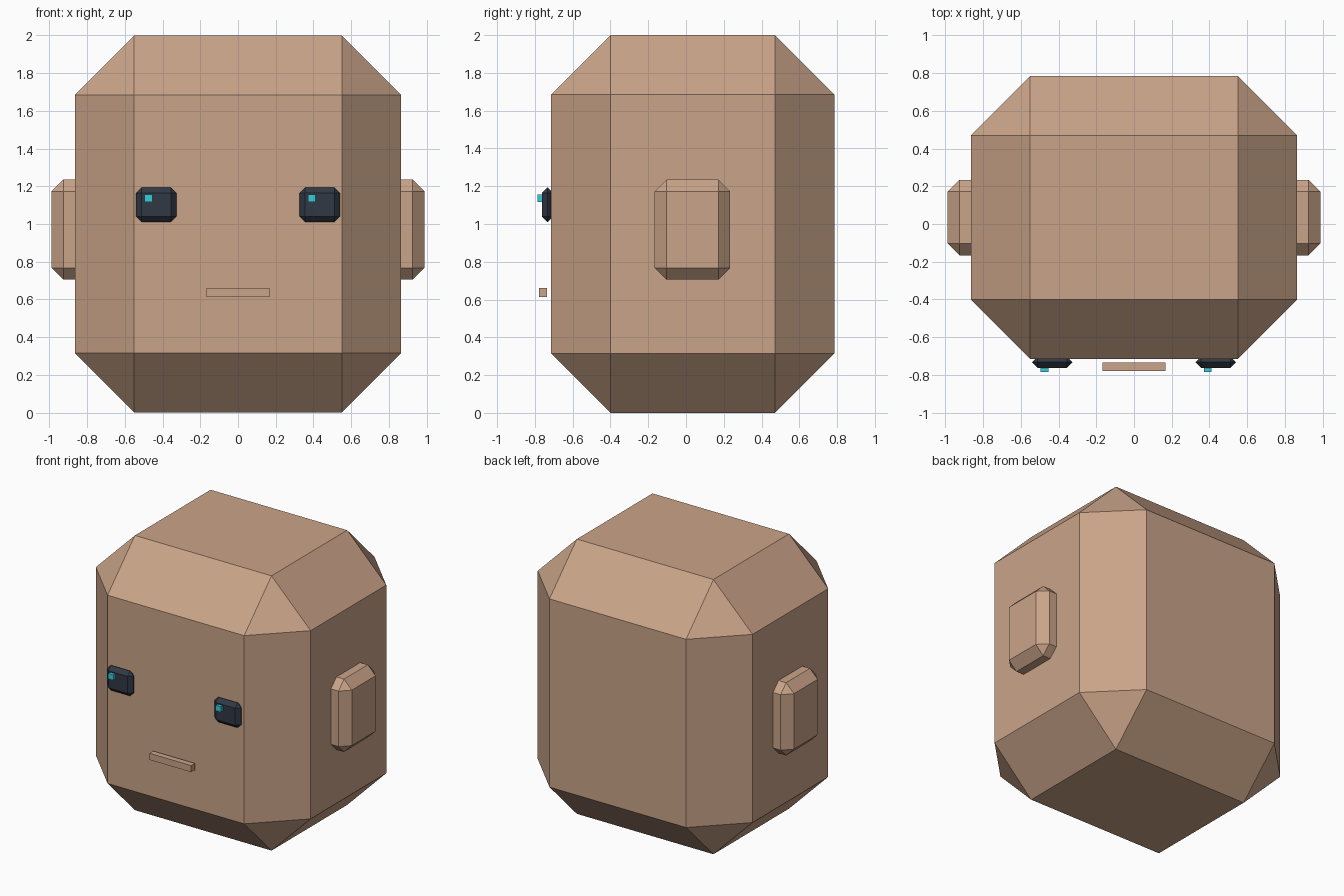
import bpy
import bmesh
from mathutils import Matrix, Vector

if "Cube" in bpy.data.objects:
    bpy.data.objects.remove(bpy.data.objects["Cube"])


def material(name, rgb):
    m = bpy.data.materials.new(name)
    m.diffuse_color = (*rgb, 1)
    m.use_nodes = True
    m.node_tree.nodes["Principled BSDF"].inputs["Base Color"].default_value = m.diffuse_color
    return m


skin = material("skin", (0.59, 0.37, 0.25))
dark = material("dark_eye", (0.03, 0.04, 0.06))
cyan = material("cyan_glint", (0.04, 0.60, 0.70))


def block(name, center, size, mat, chamfer=0):
    """Box with every edge chamfered by one flat segment."""
    bm = bmesh.new()
    bmesh.ops.create_cube(bm, size=1, matrix=Matrix.Diagonal((*size, 1)))
    if chamfer:
        bmesh.ops.bevel(bm, geom=bm.edges[:], offset=chamfer, offset_type='OFFSET',
                        segments=1, profile=0.5, affect='EDGES')
    mesh = bpy.data.meshes.new(name)
    bm.to_mesh(mesh)
    bm.free()
    mesh.materials.append(mat)
    ob = bpy.data.objects.new(name, mesh)
    ob.location = Vector(center)
    bpy.context.collection.objects.link(ob)
    return ob


# Head
block("head", (0, 0.035, 1), (1.73, 1.5, 2), skin, 0.315)

# Mouth bar, floating just in front of the face
block("mouth", (0, -0.757, 0.637), (0.336, 0.043, 0.048), skin)

for side, s in (("left", -1), ("right", 1)):
    # Ears, partly sunk into the head
    block(side + "_ear", (s * 0.894, 0.034, 0.97), (0.19, 0.4, 0.53), skin, 0.063)
    # Eyes
    block(side + "_eye", (s * 0.433, -0.733, 1.102), (0.213, 0.06, 0.182), dark, 0.029)
    # Glints sit on the same side of both eyes
    block(side + "_eye_glint", (s * 0.433 - 0.042, -0.765, 1.137), (0.042, 0.04, 0.04), cyan)
